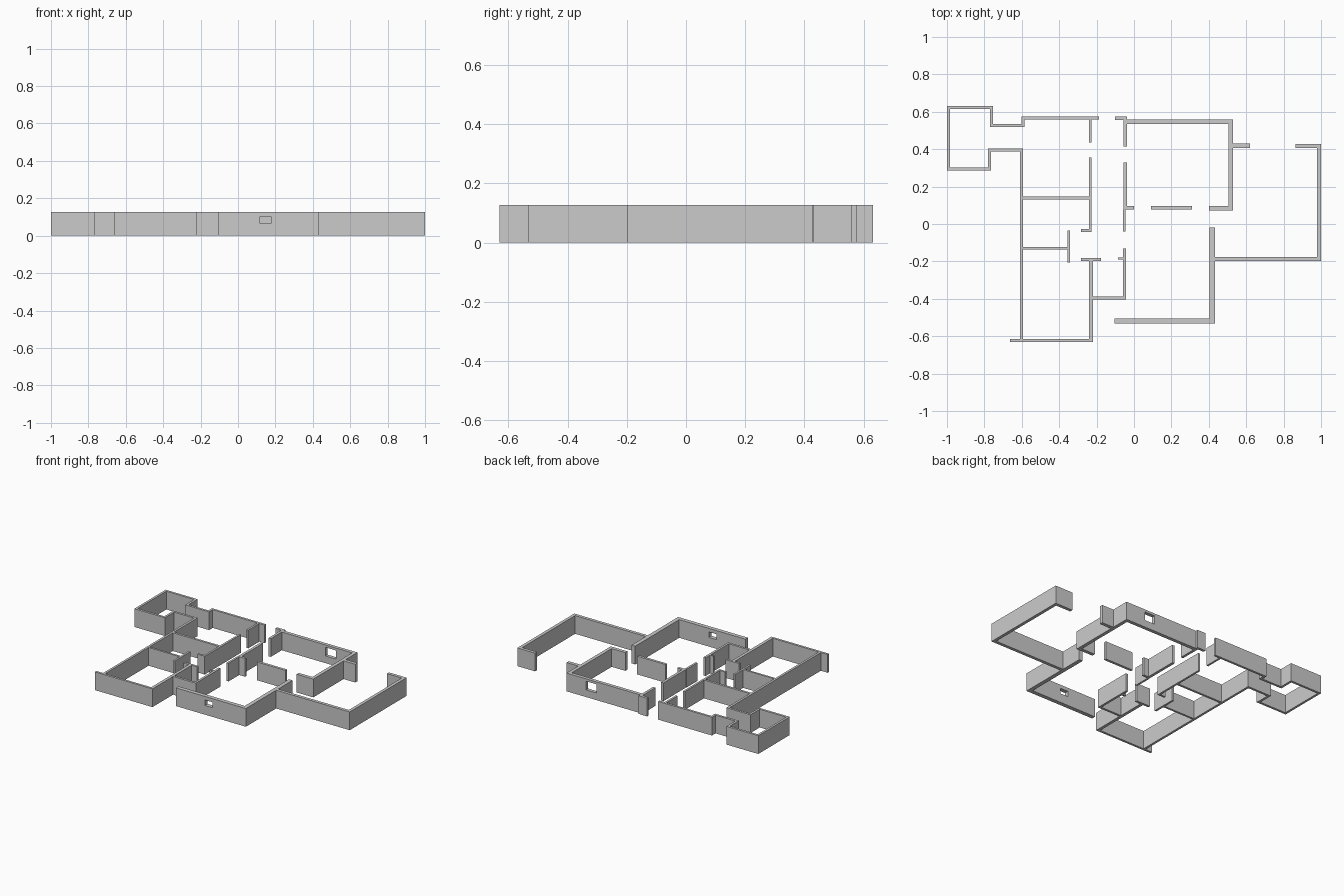
import bpy, bmesh

if "Cube" in bpy.data.objects:
    bpy.data.objects.remove(bpy.data.objects["Cube"])

H = 0.127  # wall height


def box(bm, x0, x1, y0, y1, z0=0.0, z1=H):
    r = bmesh.ops.create_cube(bm, size=1.0)
    for v in r["verts"]:
        v.co.x = x1 if v.co.x > 0 else x0
        v.co.y = y1 if v.co.y > 0 else y0
        v.co.z = z1 if v.co.z > 0 else z0


def finish(bm, name):
    me = bpy.data.meshes.new(name)
    bm.to_mesh(me)
    bm.free()
    ob = bpy.data.objects.new(name, me)
    bpy.context.collection.objects.link(ob)
    return ob


def wall(name, pts, t):
    """Extrude a polyline of wall centre lines, with mitred corners, up to H."""
    n = len(pts)
    left, right = [], []
    for i, (x, y) in enumerate(pts):
        nrm = []
        for a, b in ((i - 1, i), (i, i + 1)):
            if a >= 0 and b < n:
                dx, dy = pts[b][0] - pts[a][0], pts[b][1] - pts[a][1]
                l = (dx * dx + dy * dy) ** 0.5
                nrm.append((-dy / l, dx / l))
        # right-angled corners: the mitre is the sum of both normals
        ox = sum(p[0] for p in nrm) * t / 2
        oy = sum(p[1] for p in nrm) * t / 2
        left.append((x + ox, y + oy))
        right.append((x - ox, y - oy))
    bm = bmesh.new()
    rings = [[bm.verts.new((*p, z)) for p, z in
              ((left[i], 0), (right[i], 0), (right[i], H), (left[i], H))] for i in range(n)]
    for a, b in zip(rings, rings[1:]):
        for k in range(4):
            bm.faces.new((a[k], a[(k + 1) % 4], b[(k + 1) % 4], b[k]))
    bm.faces.new(rings[0])
    bm.faces.new(rings[-1][::-1])
    bmesh.ops.recalc_face_normals(bm, faces=bm.faces)
    return finish(bm, name)


def window(ob, x0, x1, y, z0, z1):
    bm = bmesh.new()
    box(bm, x0, x1, y - 0.04, y + 0.04, z0, z1)
    cutter = finish(bm, ob.name + "_window_cutter")
    cutter.hide_render = True
    cutter.hide_set(True)
    m = ob.modifiers.new("window", "BOOLEAN")
    m.object, m.operation, m.solver = cutter, "DIFFERENCE", "EXACT"


# Left wing: outer shell and alcove
wall("alcove_and_back_wall",
     [(-0.187, 0.566), (-0.594, 0.566), (-0.594, 0.526), (-0.762, 0.526), (-0.762, 0.624),
      (-0.992, 0.624), (-0.992, 0.294), (-0.772, 0.294), (-0.772, 0.396), (-0.602, 0.396),
      (-0.602, -0.622)], 0.016)
wall("front_left_wall", [(-0.663, -0.622), (-0.219, -0.622)], 0.016)
wall("front_bedroom_side_wall", [(-0.229, -0.614), (-0.229, -0.198)], 0.021)

# Left wing: partitions
wall("bedroom_door_jamb_wall", [(-0.234, 0.558), (-0.234, 0.437)], 0.014)
wall("bedroom_partition", [(-0.594, 0.139), (-0.241, 0.139)], 0.016)
wall("hall_left_wall", [(-0.234, 0.356), (-0.234, -0.035), (-0.283, -0.035)], 0.014)
wall("bath_partition", [(-0.594, -0.13), (-0.355, -0.13)], 0.014)
wall("bath_end_wall", [(-0.348, -0.035), (-0.348, -0.206)], 0.014)
wall("bedroom_door_head_wall", [(-0.283, -0.19), (-0.176, -0.19)], 0.016)

# Hall and closet
wall("closet_wall", [(-0.219, -0.395), (-0.051, -0.395), (-0.051, -0.131)], 0.016)
wall("closet_stub", [(-0.086, -0.185), (-0.059, -0.185)], 0.012)
wall("hall_right_wall", [(-0.047, 0.329), (-0.047, 0.078)], 0.019)
wall("hall_right_thin_wall", [(-0.052, 0.078), (-0.052, -0.04)], 0.014)
wall("hall_right_stub", [(-0.038, 0.087), (0.0, 0.087)], 0.018)
wall("entry_corner", [(-0.102, 0.566), (-0.046, 0.566), (-0.046, 0.414)], 0.018)

# Large back room, with a window
back = wall("back_room_wall", [(-0.037, 0.547), (0.518, 0.547), (0.518, 0.084), (0.401, 0.084)], 0.024)
window(back, 0.30, 0.38, 0.547, 0.05, 0.11)
wall("back_room_middle_wall", [(0.091, 0.087), (0.31, 0.087)], 0.018)

# Right-hand room
wall("right_room_stub", [(0.53, 0.418), (0.62, 0.418)], 0.024)
wall("right_room_wall", [(0.864, 0.418), (0.989, 0.418), (0.989, -0.187), (0.433, -0.187)], 0.022)

# Front room, with a window
front = wall("front_room_wall", [(-0.104, -0.518), (0.419, -0.518), (0.419, -0.018)], 0.028)
window(front, 0.118, 0.177, -0.518, 0.064, 0.102)
